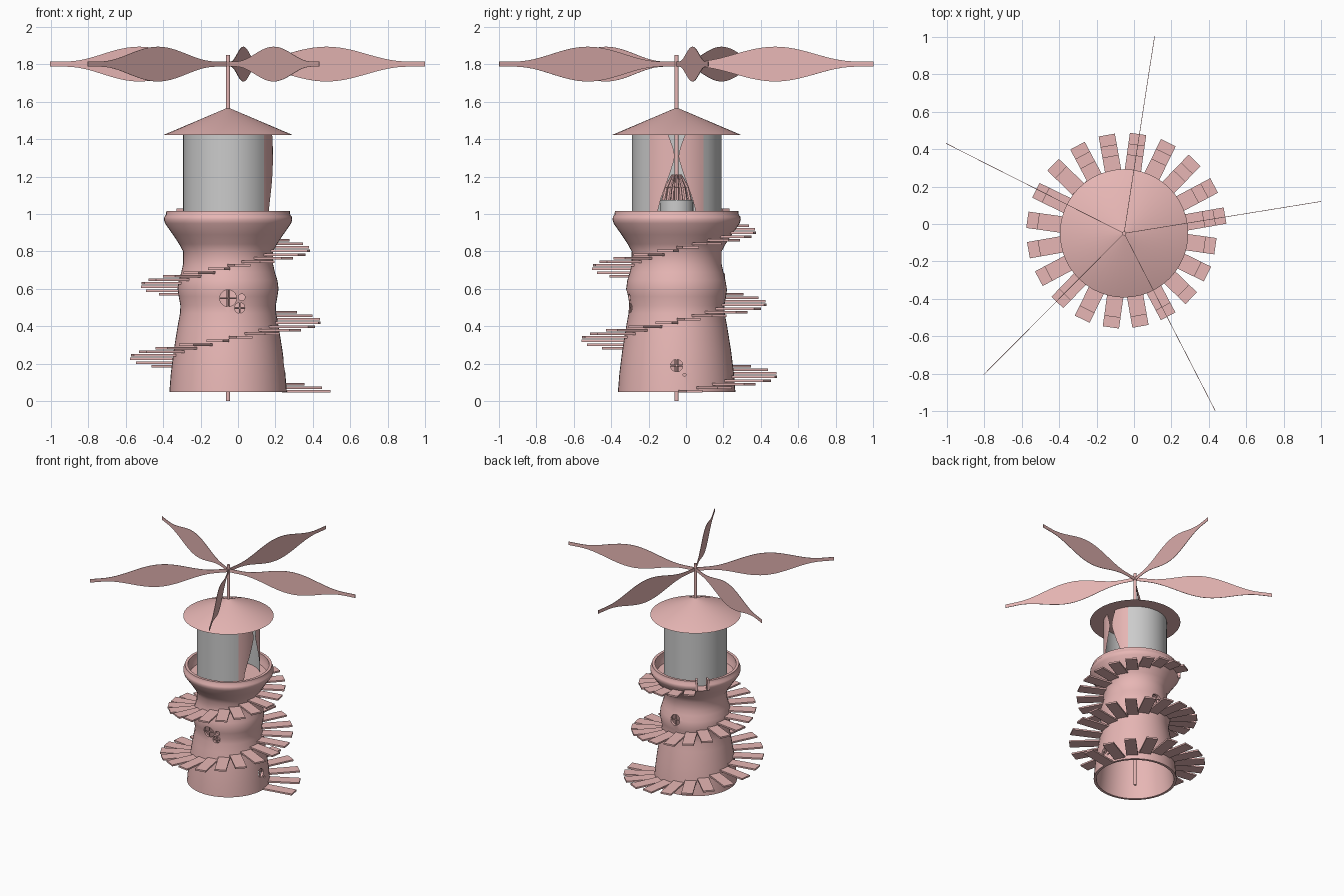
import bpy, bmesh, math
from mathutils import Vector, Matrix

if "Cube" in bpy.data.objects:
    bpy.data.objects.remove(bpy.data.objects["Cube"])

CX, CY = -0.053, -0.05
pink = bpy.data.materials.new("rose")
pink.diffuse_color = (0.8, 0.47, 0.46, 1)
pink.use_nodes = True
pink.node_tree.nodes["Principled BSDF"].inputs["Base Color"].default_value = pink.diffuse_color


def polar(r, deg, z):
    a = math.radians(deg)
    return Vector((CX + r * math.cos(a), CY + r * math.sin(a), z))


def finish(name, bm, mat=None, smooth=False, normals=True):
    if normals:
        bmesh.ops.recalc_face_normals(bm, faces=bm.faces)
    me = bpy.data.meshes.new(name)
    bm.to_mesh(me)
    bm.free()
    ob = bpy.data.objects.new(name, me)
    bpy.context.collection.objects.link(ob)
    if mat:
        me.materials.append(mat)
    if smooth:
        shade(ob)
    return ob


def shade(ob):
    bpy.ops.object.select_all(action='DESELECT')
    ob.select_set(True)
    bpy.context.view_layer.objects.active = ob
    bpy.ops.object.shade_smooth_by_angle(angle=math.radians(35))


def cyl(bm, p0, p1, r0, r1, n=24):
    p0, p1 = Vector(p0), Vector(p1)
    d = p1 - p0
    m = Matrix.Translation((p0 + p1) / 2) @ d.to_track_quat('Z', 'Y').to_matrix().to_4x4()
    bmesh.ops.create_cone(bm, cap_ends=True, segments=n, radius1=r0, radius2=r1,
                          depth=d.length, matrix=m)


def box(bm, deg, r0, r1, width, z0, z1):
    """Box pointing outward from the tower axis."""
    m = (Matrix.Translation((CX, CY, (z0 + z1) / 2)) @ Matrix.Rotation(math.radians(deg), 4, 'Z')
         @ Matrix.Translation(((r0 + r1) / 2, 0, 0)) @ Matrix.Diagonal((r1 - r0, width, z1 - z0, 1)))
    bmesh.ops.create_cube(bm, size=1, matrix=m)


def grid(bm, rows):
    vs = [[bm.verts.new(p) for p in row] for row in rows]
    for a, b in zip(vs, vs[1:]):
        for i in range(len(a) - 1):
            bm.faces.new((a[i], a[i + 1], b[i + 1], b[i]))


def lerp_table(tab, z):
    for (z0, a), (z1, b) in zip(tab, tab[1:]):
        if z <= z1:
            return a + (b - a) * (z - z0) / (z1 - z0)
    return tab[-1][1]


# hollow tower shell, revolved from a closed profile
outer = [(.314, .05), (.306, .15), (.291, .27), (.27, .40), (.257, .47), (.255, .51), (.264, .56),
         (.27, .60), (.264, .645), (.25, .69), (.241, .73), (.24, .80), (.262, .84), (.295, .89),
         (.337, .95), (.343, .97), (.341, .985), (.332, .997), (.33, 1.017)]
inner = [(.308, 1.017), (.308, .965), (.272, .89), (.22, .80), (.22, .73), (.245, .64),
         (.248, .58), (.235, .50), (.25, .40), (.272, .27), (.294, .05)]
prof = outer + inner
N = 48
bm = bmesh.new()
rings = [[bm.verts.new(polar(r, 360 * k / N, z)) for r, z in prof] for k in range(N)]
for k in range(N):
    a, b = rings[k], rings[(k + 1) % N]
    for i in range(len(prof)):
        j = (i + 1) % len(prof)
        bm.faces.new((a[i], b[i], b[j], a[j]))
tower = finish("tower_shell", bm, pink)

# windows and parapet gap cut from the shell: (angle, sideways offset, z, radius)
windows = [(270, 0, .55, .045), (270, .073, .555, .018), (270, .062, .498, .028),
           (0, 0, .19, .033), (0, .042, .14, .008), (89, 0, .64, .042)]
bm = bmesh.new()
bars = bmesh.new()
for deg, off, z, r in windows:
    a = math.radians(deg)
    side = Vector((-math.sin(a), math.cos(a), 0)) * off
    cyl(bm, polar(.15, deg, z) + side, polar(.45, deg, z) + side, r, r, 20)
    if r > .02:
        wall = lerp_table([(zz, rr) for rr, zz in outer], z) - .012
        c = polar(wall, deg, z) + side
        t = Vector((-math.sin(a), math.cos(a), 0)) * r
        cyl(bars, c - t, c + t, .005, .005, 6)
        cyl(bars, c - Vector((0, 0, r)), c + Vector((0, 0, r)), .005, .005, 6)
box(bm, 134, .25, .45, .07, .935, 1.1)
cutter = finish("cutter", bm)
cutter.hide_render = True
mod = tower.modifiers.new("openings", 'BOOLEAN')
mod.operation, mod.solver, mod.object = 'DIFFERENCE', 'EXACT', cutter
bpy.context.view_layer.objects.active = tower
bpy.ops.object.modifier_apply(modifier="openings")
bpy.data.objects.remove(cutter)
shade(tower)
finish("window_bars", bars, pink)

# posts beside the parapet gap
bm = bmesh.new()
for s in (-1, 1):
    box(bm, 134 + s * 7.6, .30, .345, .014, .94, 1.03)
finish("gap_posts", bm, pink)

# spiral stair, 20 treads per turn
bm = bmesh.new()
for i in range(47):
    deg = 10 + 18 * i
    z = .035 + .385 * deg / 360
    wall = lerp_table([(zz, rr) for rr, zz in outer], z + .01)
    box(bm, deg, wall - .012, .555 - .15 * z, .088, z, z + .013)
finish("stair_treads", bm, pink)

# floor inside the parapet
bm = bmesh.new()
cyl(bm, (CX, CY, .915), (CX, CY, .935), .288, .295, 48)
finish("gallery_floor", bm, pink)

# lantern room: grey wall and a parted curtain on the right side
R, Z0, Z1 = .24, .935, 1.425
bm = bmesh.new()
grid(bm, [[polar(R, 37 + 286 * k / 44, z) for k in range(45)] for z in (Z0, Z1)])
finish("lantern_wall", bm, None, True)
gap = [(Z0, .11), (1.03, .098), (1.08, .085), (1.15, .06), (1.22, .035), (1.28, .016),
       (1.31, .010), (1.35, .018), (1.39, .032), (Z1, .045)]
bm = bmesh.new()
for s in (-1, 1):
    rows = []
    for z, w in gap:
        a = math.degrees(math.asin(w / R))
        rows.append([polar(R, s * (a + (37 - a) * k / 6), z) for k in range(7)])
    grid(bm, rows)
finish("curtains", bm, pink, True)

# hearth with leaning sticks inside the lantern room
bm = bmesh.new()
cyl(bm, (CX, CY, .935), (CX, CY, 1.075), .09, .09, 24)
finish("hearth", bm, None, True)
bm = bmesh.new()
for k in range(9):
    cyl(bm, polar(.07, 40 * k, 1.07), polar(.055, 40 * k, 1.14), .014, .013, 8)
    cyl(bm, polar(.055, 40 * k, 1.14), polar(.022, 40 * k, 1.21), .013, .006, 8)
finish("fire_sticks", bm, pink)

# conical roof
bm = bmesh.new()
cyl(bm, (CX, CY, 1.424), (CX, CY, 1.568), .343, .004, 48)
finish("roof", bm, pink, True)

# central shaft
bm = bmesh.new()
cyl(bm, (CX, CY, 0), (CX, CY, 1.85), .011, .011, 16)
finish("shaft", bm, pink, True)

# five upright leaf-shaped rotor blades
L = 1.066
bm = bmesh.new()
for k in range(5):
    rows = []
    for i in range(33):
        t = i / 32
        u = min(max((t - .09) / .82, 0), 1)
        w = .014 + .079 * math.sin(math.pi * u) ** 2
        rows.append([polar(L * t, 9.2 + 72 * k, 1.802 + s * w) for s in (-1, 1)])
    grid(bm, rows)
blades = finish("rotor_blades", bm, pink)
sol = blades.modifiers.new("thickness", 'SOLIDIFY')
sol.thickness, sol.offset = .003, 0
